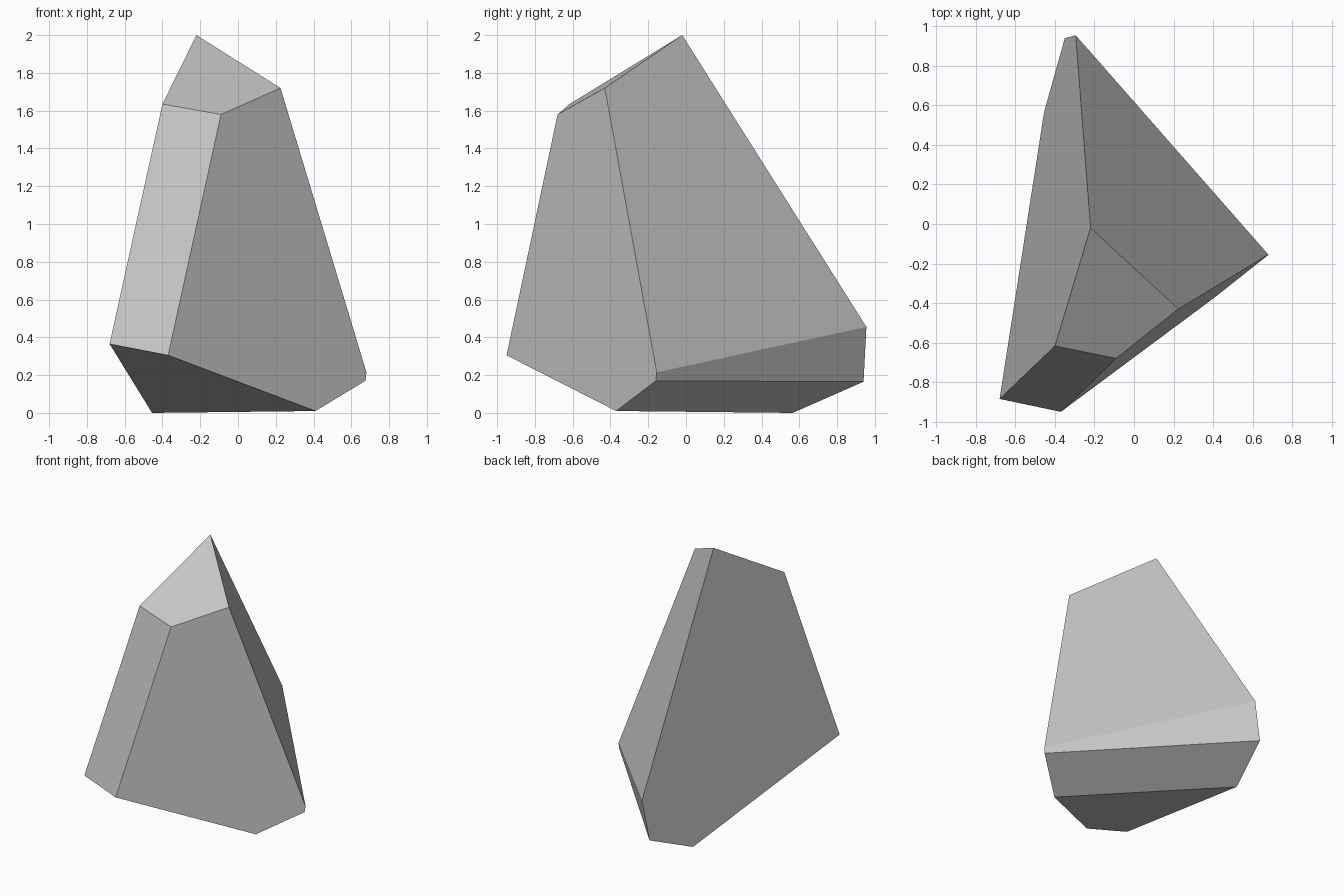
import bpy
import bmesh
from math import radians

default = bpy.data.objects.get("Cube")
if default:
    bpy.data.objects.remove(default, do_unlink=True)

# Single stone colour
stone = bpy.data.materials.new("stone_grey")
stone.use_nodes = True
grey = (0.56, 0.56, 0.56, 1)
stone.diffuse_color = grey
stone.node_tree.nodes["Principled BSDF"].inputs["Base Color"].default_value = grey

# Corners of the faceted rock
crown = [(-0.22, -0.02, 2.0), (0.225, -0.43, 1.72),
         (-0.09, -0.68, 1.58), (-0.40, -0.617, 1.635)]
front_foot = [(-0.68, -0.885, 0.365), (-0.37, -0.95, 0.305)]
side_foot = [(0.68, -0.155, 0.215), (0.675, -0.16, 0.17)]
back_foot = [(-0.295, 0.955, 0.455), (-0.35, 0.94, 0.165)]
base = [(0.41, -0.37, 0.01), (-0.455, 0.565, 0)]

# Wrap the corners in a convex shell, then merge coplanar triangles into facets
bm = bmesh.new()
for corner in crown + front_foot + side_foot + back_foot + base:
    bm.verts.new(corner)
bmesh.ops.convex_hull(bm, input=bm.verts[:])
bmesh.ops.dissolve_limit(bm, angle_limit=radians(6), verts=bm.verts[:], edges=bm.edges[:])
bmesh.ops.recalc_face_normals(bm, faces=bm.faces[:])

mesh = bpy.data.meshes.new("rock")
bm.to_mesh(mesh)
bm.free()
mesh.materials.append(stone)
rock = bpy.data.objects.new("rock", mesh)
bpy.context.collection.objects.link(rock)
